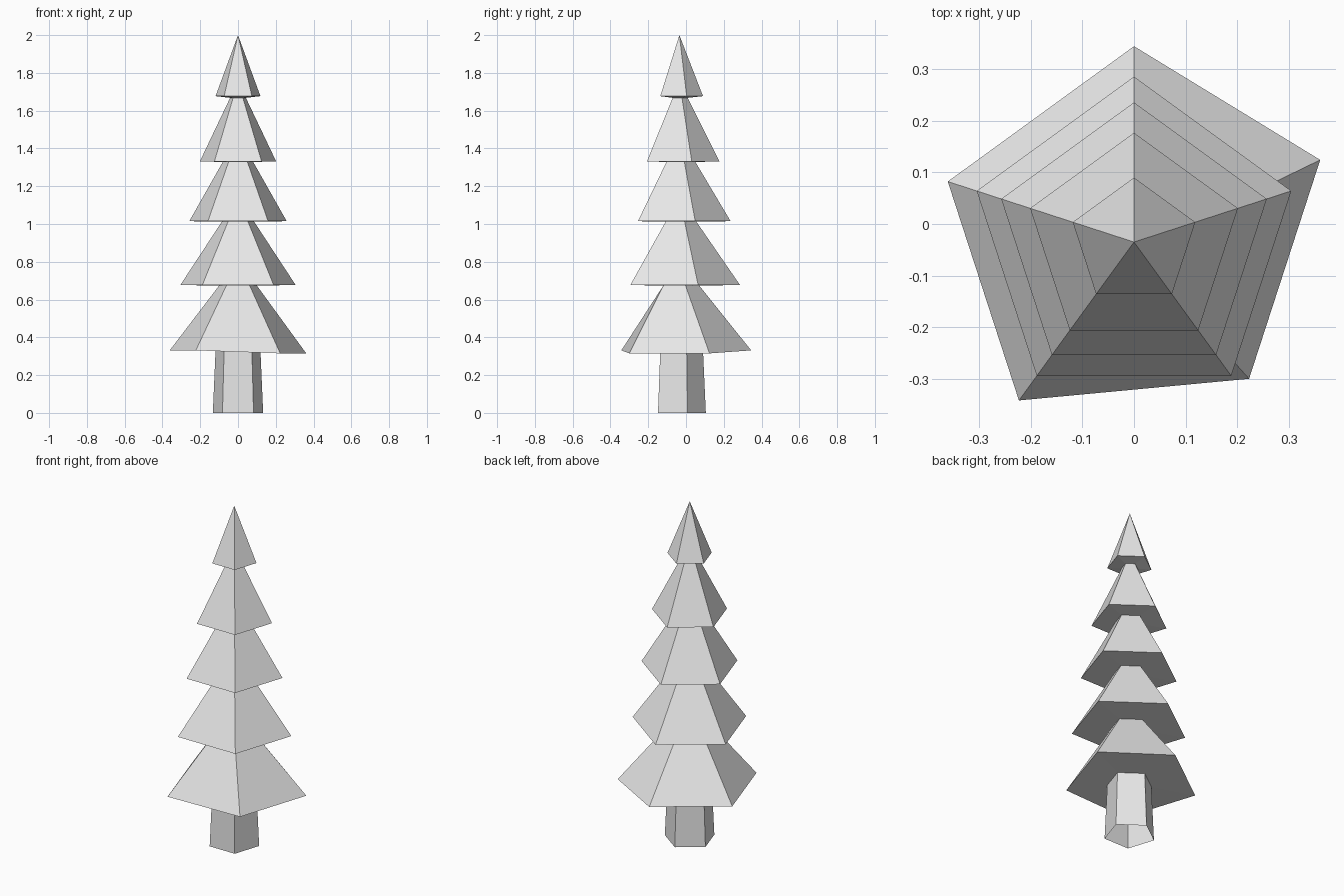
import bpy, bmesh, math

if "Cube" in bpy.data.objects:
    bpy.data.objects.remove(bpy.data.objects["Cube"])

SIDES = 5
CENTER_Y = -0.035

grey = bpy.data.materials.new("light grey")
grey.diffuse_color = (0.8, 0.8, 0.8, 1)
grey.use_nodes = True
grey.node_tree.nodes["Principled BSDF"].inputs["Base Color"].default_value = grey.diffuse_color


def ring(bm, r, z):
    """Pentagon with one corner pointing to the back, counter-clockwise."""
    angles = [math.pi / 2 + i * math.tau / SIDES for i in range(SIDES)]
    return [bm.verts.new((r * math.cos(a), CENTER_Y + r * math.sin(a), z)) for a in angles]


def bridge(bm, lower, upper):
    for i in range(SIDES):
        j = (i + 1) % SIDES
        bm.faces.new((lower[i], lower[j], upper[j], upper[i]))


def finish(bm, name):
    mesh = bpy.data.meshes.new(name)
    bm.to_mesh(mesh)
    bm.free()
    mesh.materials.append(grey)
    bpy.context.collection.objects.link(bpy.data.objects.new(name, mesh))


# Trunk: tapered, open at the bottom
bm = bmesh.new()
bridge(bm, ring(bm, 0.14, 0), ring(bm, 0.125, 0.33))
finish(bm, "trunk")

# Foliage: one stepped skin, each tier flaring out and narrowing to the next
# (inner radius, inner z, rim radius, rim z)
tiers = [
    (0.125, 0.33, 0.38, 0.331),
    (0.105, 0.674, 0.321, 0.677),
    (0.09, 1.012, 0.271, 1.015),
    (0.085, 1.328, 0.212, 1.332),
    (0.044, 1.668, 0.125, 1.677),
]
bm = bmesh.new()
previous = None
for n, (r_in, z_in, r_out, z_out) in enumerate(tiers):
    inner, rim = ring(bm, r_in, z_in), ring(bm, r_out, z_out)
    if n == 0:  # the right-hand corners of the lowest tier sag and swing back
        for v in rim:
            if v.co.x > 0.1:
                v.co.y += 0.042
                v.co.z -= 0.016
    if previous:
        bridge(bm, previous, inner)
    bridge(bm, inner, rim)
    previous = rim

# Pointed top
tip = bm.verts.new((0, CENTER_Y, 2))
for i in range(SIDES):
    bm.faces.new((previous[i], previous[(i + 1) % SIDES], tip))
finish(bm, "foliage")
